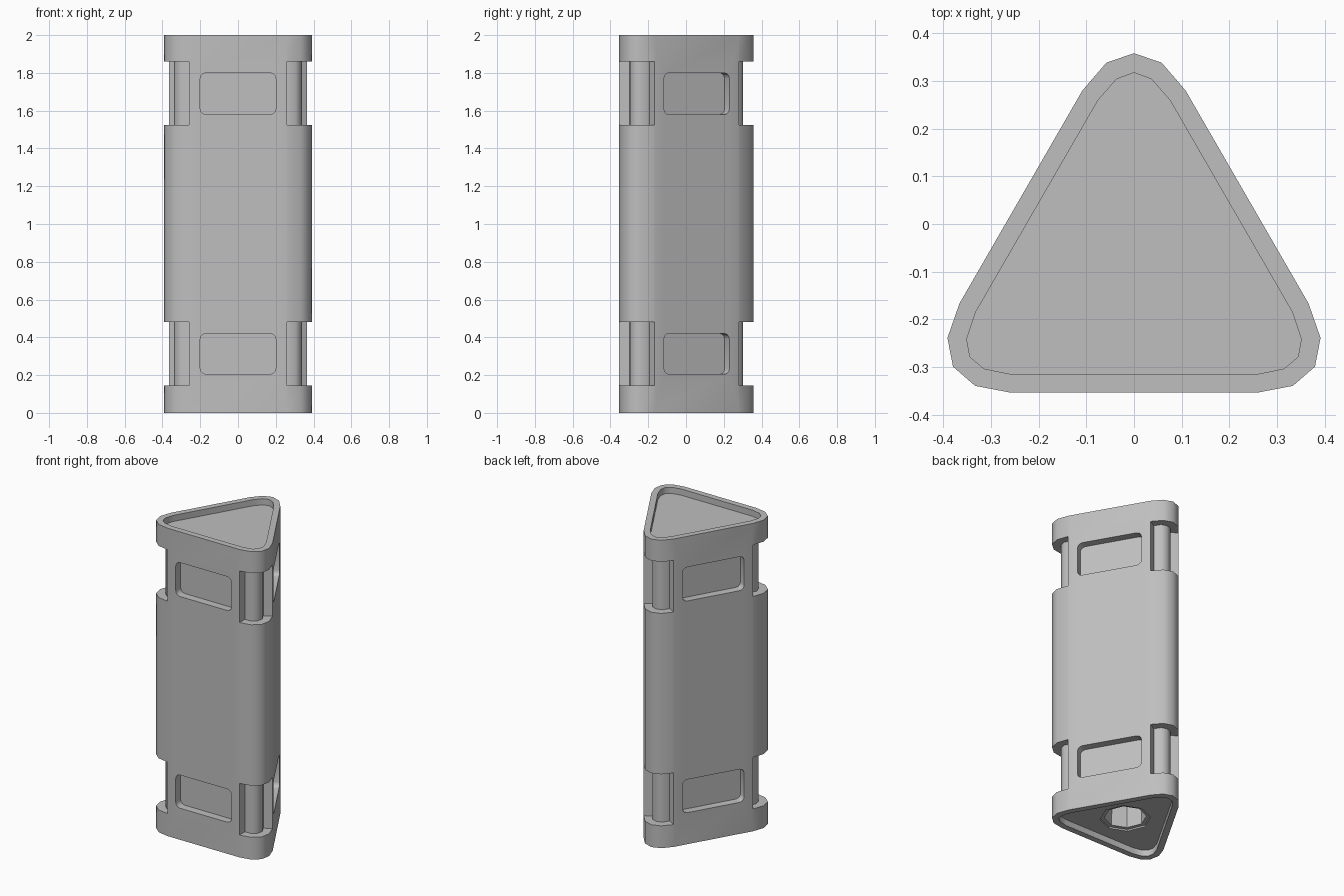
import bpy, bmesh, math
from mathutils import Matrix, Vector

cube = bpy.data.objects.get("Cube")
if cube:
    bpy.data.objects.remove(cube, do_unlink=True)

CENTRE_Y = -0.08     # centre of the triangular section
SIDE = 0.273         # distance from centre to each side

grey = bpy.data.materials.new("plain_grey")
grey.use_nodes = True
grey.diffuse_color = (0.52, 0.52, 0.52, 1)
grey.node_tree.nodes["Principled BSDF"].inputs["Base Color"].default_value = grey.diffuse_color


def turn(points, k):
    """Rotate 2D points by k thirds of a turn."""
    rot = Matrix.Rotation(k * math.tau / 3, 2)
    return [rot @ Vector(p) for p in points]


def mirrored(half):
    """Complete a corner outline, given from its tip to its right end."""
    return [(x, y) for x, y in reversed(half)] + [(-x, y) for x, y in half[1:]]


def rounded_triangle(half):
    return [p for k in range(3) for p in turn(mirrored(half), k)]


def circle(radius, sides=8):
    return [Vector((radius * math.cos(math.tau * i / sides),
                    radius * math.sin(math.tau * i / sides))) for i in range(sides)]


def loft(bm, rings):
    """Skin a stack of (outline, z) rings and cap both ends."""
    loops = [[bm.verts.new((p[0], p[1] + CENTRE_Y, z)) for p in pts] for pts, z in rings]
    for a, b in zip(loops, loops[1:]):
        for i in range(len(a)):
            j = (i + 1) % len(a)
            bm.faces.new((a[i], a[j], b[j], b[i]))
    bm.faces.new(loops[0][::-1])
    bm.faces.new(loops[-1])


def finish(name, bm):
    bmesh.ops.recalc_face_normals(bm, faces=bm.faces)
    mesh = bpy.data.meshes.new(name)
    bm.to_mesh(mesh)
    bm.free()
    mesh.materials.append(grey)
    obj = bpy.data.objects.new(name, mesh)
    bpy.context.collection.objects.link(obj)
    return obj


def pocket(bm, k, z0, z1, half_width=0.2, depth=0.05, radius=0.03):
    """Rounded rectangular recess cutter on side k."""
    outline = []
    for cx, cz, start in ((half_width, z1, 0), (-half_width, z1, 1),
                          (-half_width, z0, 2), (half_width, z0, 3)):
        ox = cx - math.copysign(radius, cx)
        oz = cz - radius if cz == z1 else cz + radius
        for step in range(4):
            a = (start + step / 3) * math.pi / 2
            outline.append((ox + radius * math.cos(a), oz + radius * math.sin(a)))
    loops = []
    for y in (-SIDE + depth, -SIDE - 0.1):
        flat = turn([(x, y) for x, z in outline], k)
        loops.append([bm.verts.new((p.x, p.y + CENTRE_Y, z))
                      for p, (x, z) in zip(flat, outline)])
    a, b = loops
    for i in range(len(a)):
        j = (i + 1) % len(a)
        bm.faces.new((a[i], a[j], b[j], b[i]))
    bm.faces.new(a[::-1])
    bm.faces.new(b)


# Solid rounded triangular prism
outer = rounded_triangle([(0, 0.438), (0.058, 0.418), (0.108, 0.36)])
bm = bmesh.new()
loft(bm, [(outer, 0), (outer, 2)])
body = finish("triangular_body", bm)

# End recesses, corner notches and side pockets
inner = rounded_triangle([(0, 0.397), (0.036, 0.384), (0.075, 0.34)])
notch_inside = mirrored([(0, 0.383), (0.035, 0.372), (0.06, 0.333)])
notch = notch_inside + [(-0.19, 0.408), (0, 0.55), (0.19, 0.408)]
bm = bmesh.new()
loft(bm, [(inner, -0.1), (inner, 0.04)])
loft(bm, [(inner, 1.96), (inner, 2.1)])
for k in range(3):
    for z0, z1 in ((0.145, 0.48), (1.525, 1.86)):
        corner = turn(notch, k)
        loft(bm, [(corner, z0), (corner, z1)])
    for z0, z1 in ((0.205, 0.42), (1.58, 1.8)):
        pocket(bm, k, z0, z1)
recess_cutter = finish("recess_cutter", bm)

# Stepped socket in the base
bm = bmesh.new()
loft(bm, [(circle(0.15), -0.05), (circle(0.15), 0.05), (circle(0.125), 0.05),
          (circle(0.125), 0.1), (circle(0.11), 0.4)])
socket_cutter = finish("socket_cutter", bm)

bpy.ops.object.select_all(action='DESELECT')
body.select_set(True)
bpy.context.view_layer.objects.active = body
for cutter in (recess_cutter, socket_cutter):
    cutter.hide_render = True
    mod = body.modifiers.new("cut", 'BOOLEAN')
    mod.operation = 'DIFFERENCE'
    mod.solver = 'EXACT'
    mod.object = cutter
    bpy.ops.object.modifier_apply(modifier=mod.name)
    bpy.data.objects.remove(cutter, do_unlink=True)

bpy.ops.object.shade_smooth_by_angle(angle=math.radians(40))
